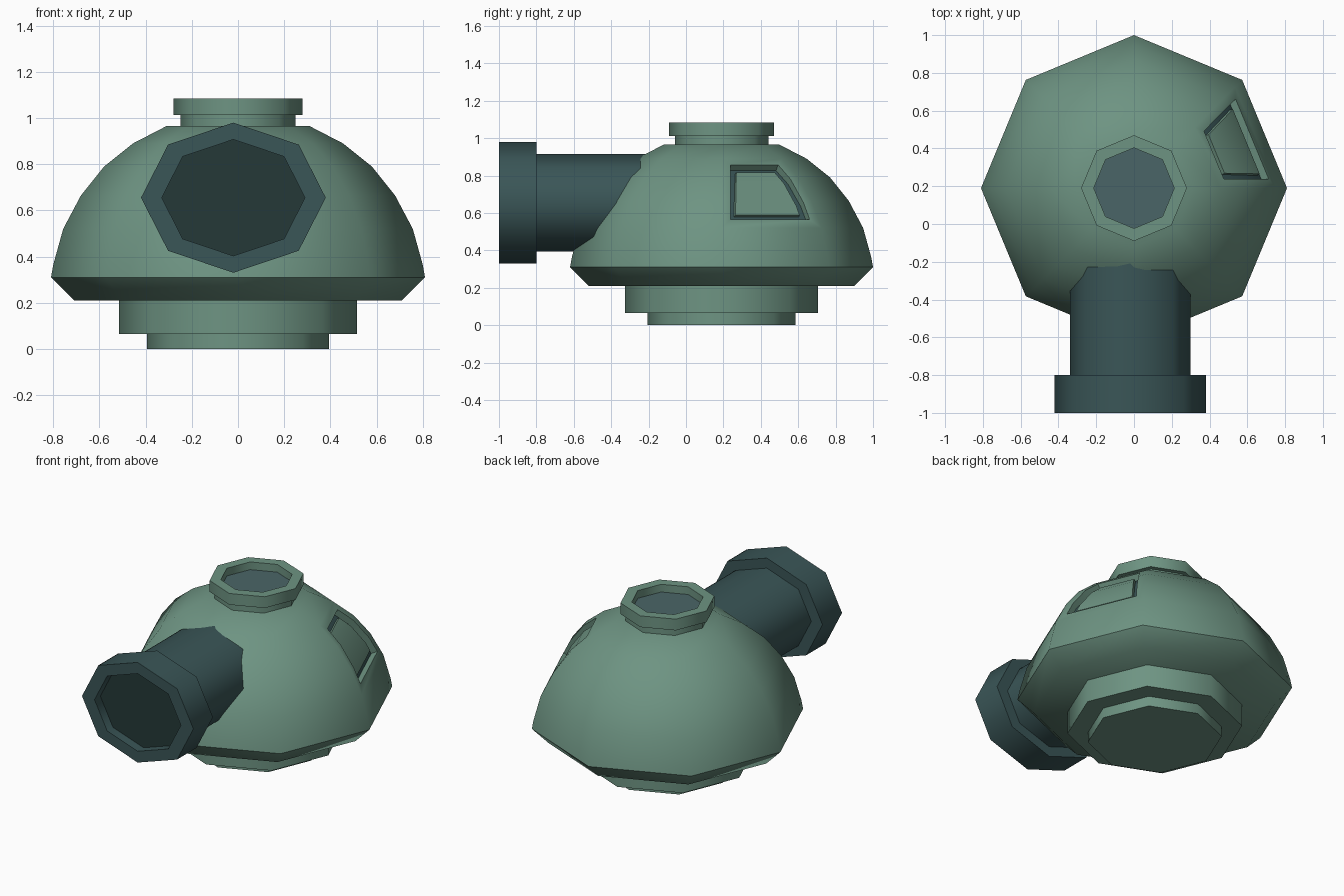
import bpy, bmesh, math

if "Cube" in bpy.data.objects:
    bpy.data.objects.remove(bpy.data.objects["Cube"])

SIDES = 8
CY = 0.19  # dome axis position in y


def material(name, rgb):
    m = bpy.data.materials.new(name)
    m.diffuse_color = (*rgb, 1.0)
    m.use_nodes = True
    m.node_tree.nodes["Principled BSDF"].inputs["Base Color"].default_value = m.diffuse_color
    return m


GREEN = material("sage green", (0.155, 0.295, 0.225))
TEAL = material("dark teal", (0.042, 0.092, 0.095))
BLACK = material("deep teal", (0.018, 0.040, 0.038))
SLATE = material("slate blue", (0.068, 0.130, 0.135))


def upright(r, a, h):
    return (r * math.cos(a), CY + r * math.sin(a), h)


def forward(r, a, h):
    # squashed octagon around a horizontal axis
    return (-0.02 + r * math.cos(a), h, 0.655 + r * 0.8125 * math.sin(a))


def lathe(profile, place):
    """Sweep (radius, height) points round eight sides and cap both ends."""
    bm = bmesh.new()
    rings = [[bm.verts.new(place(r, 2 * math.pi * i / SIDES, h)) for i in range(SIDES)]
             for r, h in profile]
    grid = []
    for a, b in zip(rings, rings[1:]):
        row = []
        for i in range(SIDES):
            j = (i + 1) % SIDES
            row.append(bm.faces.new((a[i], a[j], b[j], b[i])))
        grid.append(row)
    first = bm.faces.new(rings[0])
    last = bm.faces.new(rings[-1])
    bmesh.ops.recalc_face_normals(bm, faces=bm.faces)
    return bm, grid, first, last


def finish(name, bm, mats, angle):
    me = bpy.data.meshes.new(name)
    bm.to_mesh(me)
    bm.free()
    for m in mats:
        me.materials.append(m)
    for p in me.polygons:
        p.use_smooth = True
    me.set_sharp_from_angle(angle=math.radians(angle))
    ob = bpy.data.objects.new(name, me)
    bpy.context.collection.objects.link(ob)
    return ob


# stepped base
bm, *_ = lathe([(0.395, 0), (0.395, 0.065), (0.515, 0.065), (0.515, 0.21)], upright)
finish("stepped_base", bm, [GREEN], 50)

# dome with bevelled skirt
dome_profile = [(0.71, 0.21), (0.81, 0.31), (0.80, 0.365), (0.757, 0.52), (0.68, 0.665),
                (0.58, 0.79), (0.455, 0.89), (0.31, 0.965)]
bm, grid, _, _ = lathe(dome_profile, upright)

# recessed window in the right rear sector: wall, dark gap, raised panel
window = [grid[k][0] for k in (3, 4, 5)]
for width, depth, slot in ((0.05, 0, 0), (0.002, -0.04, 0), (0.033, 0, 1), (0.002, 0.02, 0)):
    rim = bmesh.ops.inset_region(bm, faces=window, thickness=width, depth=depth,
                                 use_even_offset=True, use_boundary=True)["faces"]
    for f in rim:
        f.material_index = slot
for f in window:
    f.material_index = 0
finish("dome", bm, [GREEN, TEAL], 50)

# top hatch collar with sunken floor
bm, _, _, floor = lathe([(0.25, 0.955), (0.25, 1.012), (0.28, 1.012), (0.28, 1.085),
                         (0.213, 1.085), (0.213, 1.035)], upright)
floor.material_index = 1
finish("top_hatch", bm, [GREEN, SLATE], 50)

# front barrel with wider muzzle and sunken end
bm, _, _, floor = lathe([(0.32, 0.0), (0.32, -0.8), (0.40, -0.8), (0.40, -1.0),
                         (0.31, -1.0), (0.31, -0.94)], forward)
floor.material_index = 1
finish("front_barrel", bm, [TEAL, BLACK], 55)
